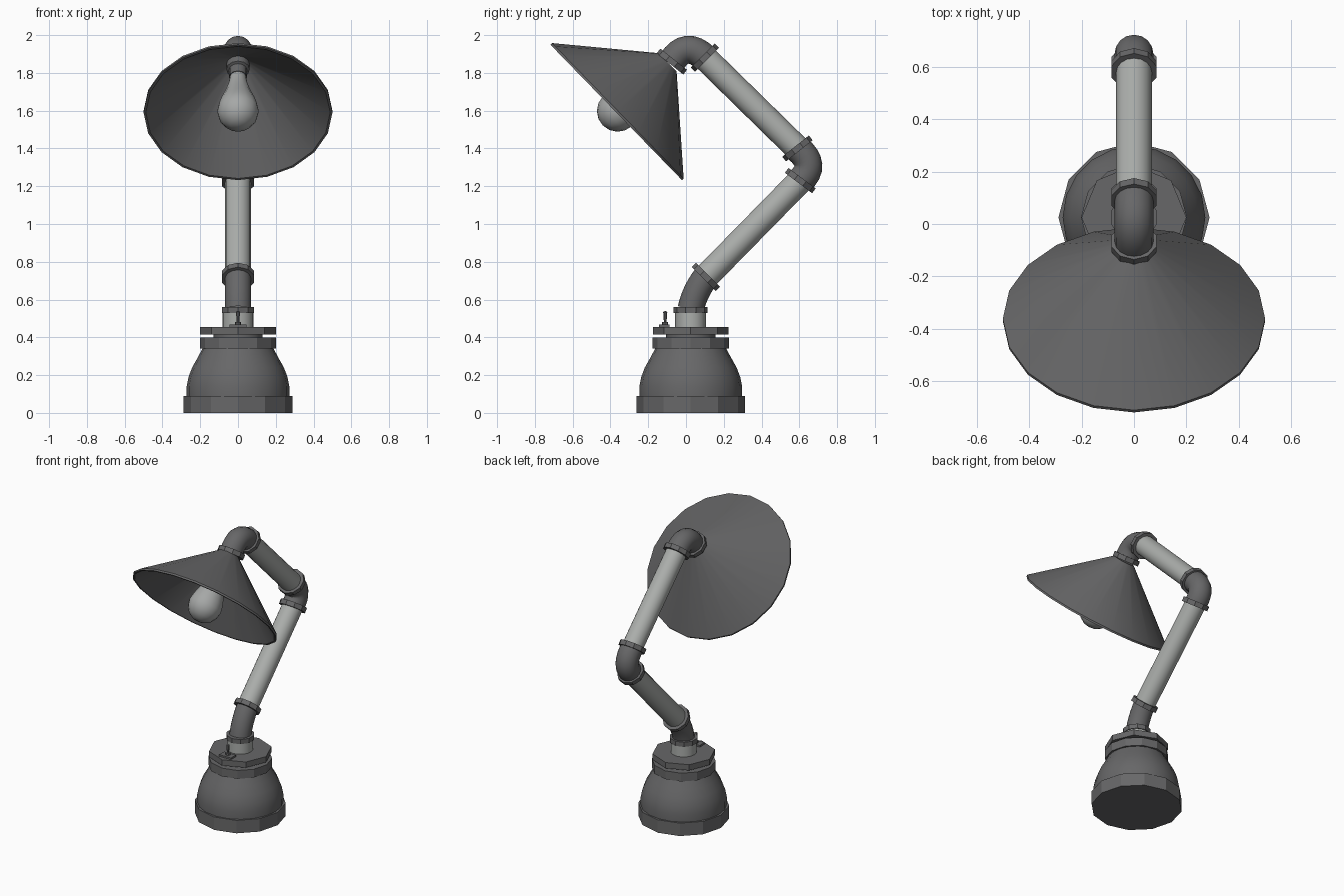
import bpy, bmesh, math
from mathutils import Vector

if "Cube" in bpy.data.objects:
    bpy.data.objects.remove(bpy.data.objects["Cube"])


def material(name, rgb):
    m = bpy.data.materials.new(name)
    m.diffuse_color = (*rgb, 1)
    m.use_nodes = True
    m.node_tree.nodes["Principled BSDF"].inputs["Base Color"].default_value = m.diffuse_color
    return m


DARK = material("dark iron", (0.135, 0.135, 0.138))
LIGHT = material("pale steel pipe", (0.41, 0.425, 0.41))
GLASS = material("bulb glass", (0.38, 0.39, 0.385))
X = Vector((1, 0, 0))


def finish(name, bm, mat, angle):
    bmesh.ops.remove_doubles(bm, verts=bm.verts, dist=1e-5)
    bmesh.ops.recalc_face_normals(bm, faces=bm.faces)
    me = bpy.data.meshes.new(name)
    bm.to_mesh(me)
    bm.free()
    me.materials.append(mat)
    for p in me.polygons:
        p.use_smooth = True
    me.set_sharp_from_angle(angle=math.radians(angle))
    ob = bpy.data.objects.new(name, me)
    bpy.context.collection.objects.link(ob)
    return ob


def skin(bm, rings):
    """Bridge consecutive rings of points with quads."""
    vs = [[bm.verts.new(p) for p in r] for r in rings]
    n = len(rings[0])
    for a, b in zip(vs, vs[1:]):
        for i in range(n):
            j = (i + 1) % n
            bm.faces.new((a[i], a[j], b[j], b[i]))


def ring(c, axis, r, n, rot=0.0):
    v = axis.cross(X)
    return [c + r * (math.cos(t) * X + math.sin(t) * v)
            for t in (2 * math.pi * i / n + rot for i in range(n))]


def lathe(name, profile, origin, axis, n, mat, angle=35, rot=0.0):
    """Spin (radius, height) points about an axis lying in the x=0 plane."""
    bm = bmesh.new()
    o, d = Vector((0, *origin)), Vector((0, *axis)).normalized()
    skin(bm, [ring(o + d * h, d, r, n, rot) for r, h in profile])
    return finish(name, bm, mat, angle)


def rod(name, a, b, r, n, mat):
    d = Vector(b) - Vector(a)
    return lathe(name, [(0, 0), (r, 0), (r, d.length), (0, d.length)], a, d, n, mat, 50)


def elbow(name, p0, p1, p2, r, steps=8, n=16):
    """Pipe bend swept along a quadratic curve."""
    p0, p1, p2 = (Vector((0, *p)) for p in (p0, p1, p2))
    bm = bmesh.new()
    rings = []
    for k in range(steps + 1):
        t = k / steps
        c = p0 * (1 - t) ** 2 + p1 * 2 * t * (1 - t) + p2 * t * t
        d = ((p1 - p0) * (1 - t) + (p2 - p1) * t).normalized()
        rings.append(ring(c, d, r, n))
    skin(bm, rings)
    return finish(name, bm, DARK, 50)


def collar(name, c, axis, r=0.09, h=0.032):
    return lathe(name, [(0, -h / 2), (r, -h / 2), (r, h / 2), (0, h / 2)],
                 c, axis, 10, DARK, 30, math.pi / 10)


UP = (0, 1)
BY = 0.025  # base centre in y

# Bell base with foot ring and top ring
lathe("base_foot", [(0, 0), (0.288, 0), (0.288, 0.09), (0, 0.09)], (BY, 0), UP, 12, DARK, 25)
lathe("base_bell", [(0.272, 0.09), (0.272, 0.14), (0.262, 0.19), (0.243, 0.24),
                    (0.215, 0.29), (0.188, 0.34)], (BY, 0), UP, 20, DARK, 40)
lathe("base_top_ring", [(0, 0.34), (0.202, 0.34), (0.202, 0.398), (0, 0.398)],
      (BY, 0), UP, 12, DARK, 25)
rod("base_spacer", (BY, 0.39), (BY, 0.42), 0.13, 16, DARK)
lathe("base_plate", [(0, 0.415), (0.2, 0.415), (0.2, 0.455), (0, 0.455)],
      (BY, 0), UP, 8, DARK, 25)

# Neck
rod("neck_pipe", (BY, 0.45), (BY, 0.54), 0.082, 16, LIGHT)
collar("neck_collar", (BY, 0.545), UP)

# Toggle switch
bm = bmesh.new()
bmesh.ops.create_cube(bm, size=1)
for v in bm.verts:
    v.co = Vector((v.co.x * 0.09, v.co.y * 0.055 - 0.115, v.co.z * 0.012 + 0.461))
finish("switch_plate", bm, DARK, 30)
lathe("switch_lever", [(0, 0), (0.016, 0), (0.016, 0.02), (0.007, 0.022), (0.011, 0.075), (0, 0.08)],
      (-0.11, 0.46), UP, 8, DARK)

# Jointed arm: elbows, pipes and collars
A, B, C, D, E = (0.105, 0.72), (0.605, 1.23), (0.59, 1.4), (0.1, 1.88), (-0.075, 1.86)
elbow("lower_elbow", (BY, 0.55), (0.045, 0.64), A, 0.07)
elbow("middle_elbow", B, (0.698, 1.31), C, 0.074)
elbow("upper_elbow", D, (0.0, 1.975), E, 0.074)
rod("lower_arm_pipe", A, B, 0.068, 16, LIGHT)
rod("upper_arm_pipe", C, D, 0.068, 16, LIGHT)
for name, c, axis in (("lower_arm_bottom_collar", A, (1, 1)), ("lower_arm_top_collar", B, (0.6, 0.8)),
                      ("upper_arm_bottom_collar", C, (-0.62, 0.78)), ("upper_arm_top_collar", D, (-1, 1)),
                      ("shade_collar", E, (-0.62, -0.78))):
    collar(name, c, axis)

# Conical shade with inner wall and rim
AX, TOP = (-0.717, -0.697), (-0.1, 1.853)
lathe("shade", [(0, -0.004), (0.068, -0.004), (0.5, 0.364), (0.5, 0.376), (0.488, 0.376),
                (0.06, 0.01), (0, 0.01)], TOP, AX, 20, DARK, 30)

# Socket and bulb
lathe("bulb_socket", [(0, 0), (0.062, 0), (0.062, 0.05), (0.048, 0.055), (0.048, 0.11), (0, 0.11)],
      TOP, AX, 12, DARK)
bulb = [(0.042, 0.1), (0.05, 0.16), (0.07, 0.23), (0.092, 0.29)]
bulb += [(0.11 * math.cos(t), 0.365 + 0.11 * math.sin(t))
         for t in (math.radians(a) for a in range(-20, 91, 22))]
lathe("bulb", bulb + [(0, 0.475)], TOP, AX, 16, GLASS, 60)
